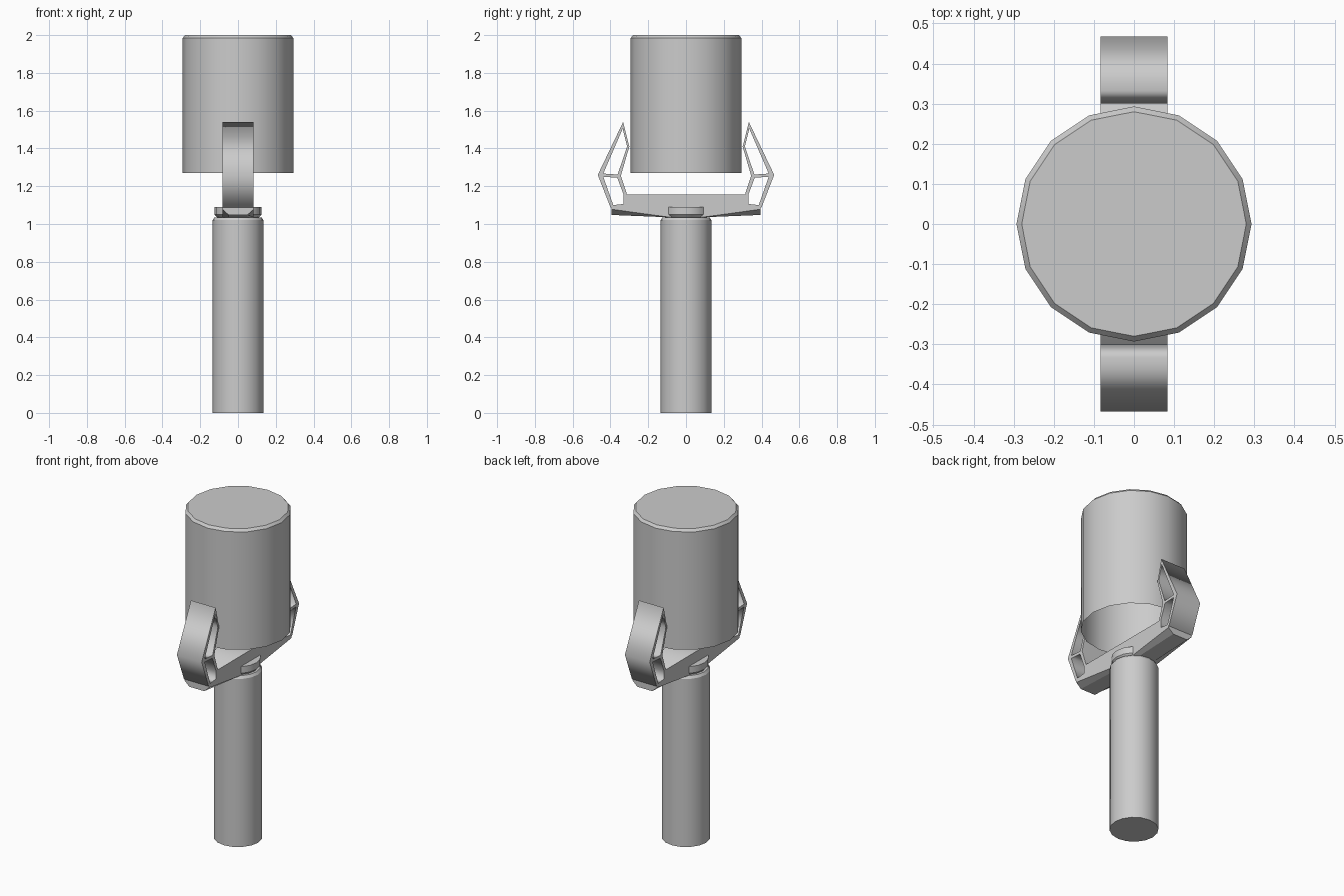
import bpy, bmesh, math

old = bpy.data.objects.get("Cube")
if old:
    bpy.data.objects.remove(old, do_unlink=True)

# Single grey finish
grey = bpy.data.materials.new("plain grey")
grey.use_nodes = True
color = (0.6, 0.6, 0.6, 1)
grey.diffuse_color = color
grey.node_tree.nodes["Principled BSDF"].inputs["Base Color"].default_value = color


def add_object(name, bm, smooth=False):
    bmesh.ops.recalc_face_normals(bm, faces=bm.faces)
    mesh = bpy.data.meshes.new(name)
    bm.to_mesh(mesh)
    bm.free()
    mesh.materials.append(grey)
    obj = bpy.data.objects.new(name, mesh)
    bpy.context.collection.objects.link(obj)
    if smooth:
        bpy.ops.object.select_all(action='DESELECT')
        obj.select_set(True)
        bpy.context.view_layer.objects.active = obj
        bpy.ops.object.shade_smooth_by_angle(angle=math.radians(30))
    return obj


def lathe(name, profile, sides=16, cap_bottom=True):
    """Stack rings of (radius, height) into a turned part."""
    bm = bmesh.new()
    rings = [[bm.verts.new((r * math.cos(math.tau * i / sides),
                            r * math.sin(math.tau * i / sides), z))
              for i in range(sides)] for r, z in profile]
    for low, high in zip(rings, rings[1:]):
        for i in range(sides):
            j = (i + 1) % sides
            bm.faces.new((low[i], low[j], high[j], high[i]))
    bm.faces.new(rings[-1])
    if cap_bottom:
        bm.faces.new(rings[0])
    return add_object(name, bm, True)


def side_plate(name, outlines, half_width):
    """Extrude closed (y, z) outlines along x; inner outlines become holes."""
    curve = bpy.data.curves.new(name, 'CURVE')
    curve.dimensions = '2D'
    curve.fill_mode = 'BOTH'
    curve.extrude = half_width
    for points in outlines:
        spline = curve.splines.new('POLY')
        spline.points.add(len(points) - 1)
        for p, (y, z) in zip(spline.points, points):
            p.co = (y, z, 0, 1)
        spline.use_cyclic_u = True
    helper = bpy.data.objects.new(name + " curve", curve)
    bpy.context.collection.objects.link(helper)
    graph = bpy.context.evaluated_depsgraph_get()
    mesh = bpy.data.meshes.new_from_object(helper.evaluated_get(graph))
    bpy.data.objects.remove(helper, do_unlink=True)
    bm = bmesh.new()
    bm.from_mesh(mesh)
    bpy.data.meshes.remove(mesh)
    for v in bm.verts:
        y, z, x = v.co
        v.co = (x, y, z)
    bmesh.ops.remove_doubles(bm, verts=bm.verts, dist=0.0001)
    return add_object(name, bm)


# Handle, collar and drum; the drum is an open-bottomed shell
lathe("handle", [(0.135, 0), (0.135, 1.02), (0.125, 1.035)])
lathe("collar", [(0.105, 1.03), (0.125, 1.05), (0.125, 1.09)])
lathe("drum", [(0.293, 1.27), (0.293, 1.985), (0.28, 2.0)], cap_bottom=False)

# Cross bar under the drum
side_plate("cross_bar", [[(-0.32, 1.088), (0.32, 1.088), (0.312, 1.155), (-0.312, 1.155)]], 0.083)

# Claw frames with two openings, and tapered braces beneath them
frame = [(0.333, 1.54), (0.467, 1.26), (0.40, 1.088), (0.30, 1.088),
         (0.312, 1.155), (0.345, 1.255), (0.30, 1.41)]
upper_hole = [(0.335, 1.505), (0.438, 1.267), (0.362, 1.262), (0.312, 1.41)]
lower_hole = [(0.438, 1.25), (0.364, 1.245), (0.33, 1.155), (0.33, 1.106), (0.385, 1.1)]

for side, label in ((-1, "front"), (1, "back")):
    side_plate(label + "_claw",
               [[(y * side, z) for y, z in loop] for loop in (frame, upper_hole, lower_hole)],
               0.083)
    bm = bmesh.new()
    sections = []
    for y, drop in ((0.08, 1.035), (0.395, 1.048)):
        sections.append([bm.verts.new((x, y * side, z)) for x, z in
                         ((-0.083, 1.09), (0.083, 1.09), (0.083, drop + 0.03 * (y > 0.1)),
                          (0.05, drop), (-0.05, drop), (-0.083, drop + 0.03 * (y > 0.1)))])
    a, b = sections
    for i in range(len(a)):
        j = (i + 1) % len(a)
        bm.faces.new((a[i], a[j], b[j], b[i]))
    bm.faces.new(a)
    bm.faces.new(b)
    add_object(label + "_brace", bm)
